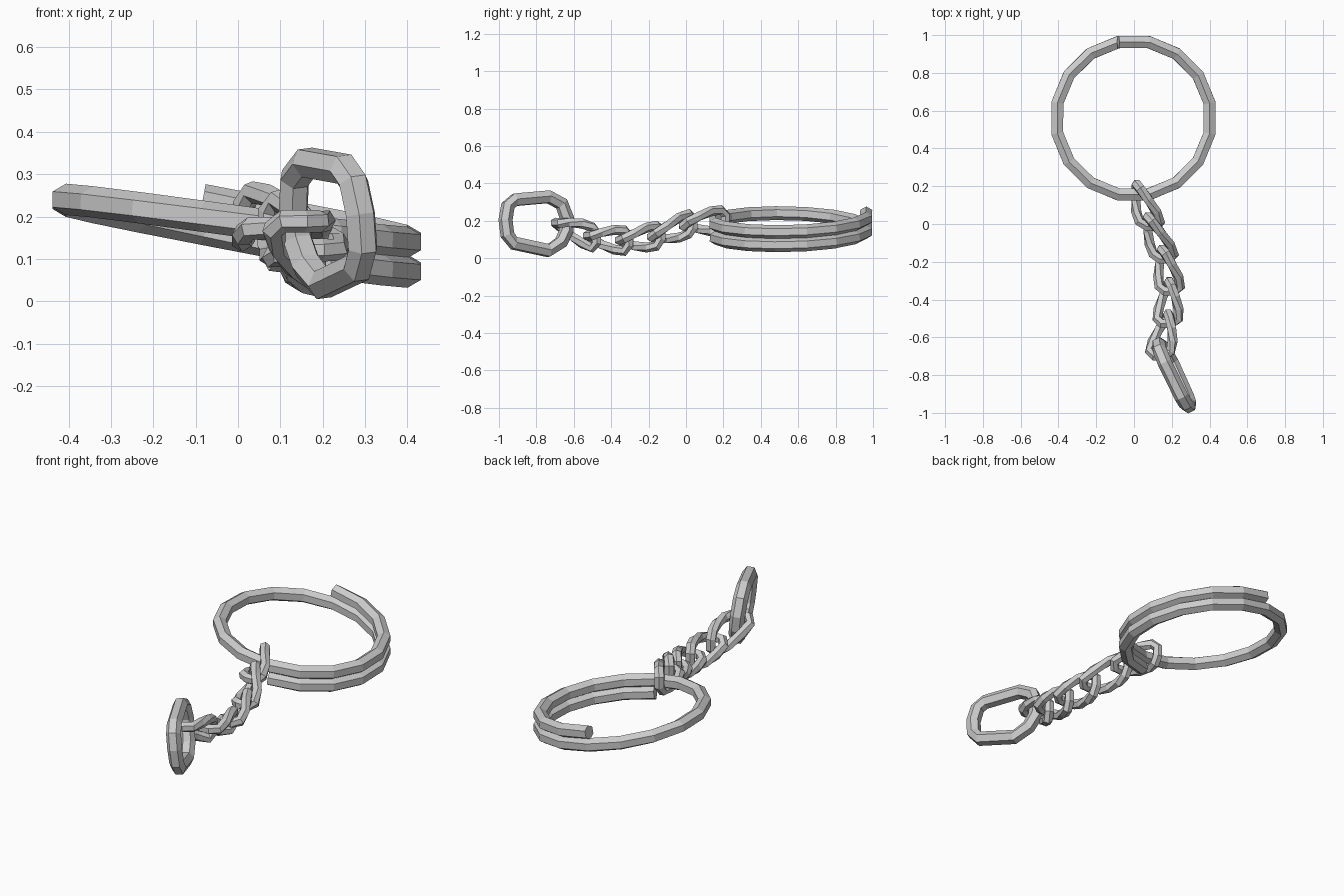
import bpy, bmesh, math
from mathutils import Vector

if "Cube" in bpy.data.objects:
    bpy.data.objects.remove(bpy.data.objects["Cube"])

SIDES = 6


def tube(name, pts, outs, r, closed):
    """Sweep a hexagon along pts; outs are the outward directions at each point."""
    bm = bmesh.new()
    n = len(pts)
    rings = []
    for i, p in enumerate(pts):
        a = pts[(i - 1) % n] if closed else pts[max(i - 1, 0)]
        b = pts[(i + 1) % n] if closed else pts[min(i + 1, n - 1)]
        t = (b - a).normalized()
        o = (outs[i] - t * outs[i].dot(t)).normalized()
        w = t.cross(o)
        rings.append([bm.verts.new(p + r * (o * math.sin(k * math.tau / SIDES)
                                            + w * math.cos(k * math.tau / SIDES)))
                      for k in range(SIDES)])
    for i in range(n if closed else n - 1):
        A, B = rings[i], rings[(i + 1) % n]
        for k in range(SIDES):
            j = (k + 1) % SIDES
            bm.faces.new((A[k], A[j], B[j], B[k]))
    if not closed:
        bm.faces.new(rings[0])
        bm.faces.new(rings[-1])
    bmesh.ops.recalc_face_normals(bm, faces=bm.faces)
    me = bpy.data.meshes.new(name)
    bm.to_mesh(me)
    bm.free()
    ob = bpy.data.objects.new(name, me)
    bpy.context.collection.objects.link(ob)
    return ob


# Split ring: one and a half turns of a tilted coil
pts, outs = [], []
for i in range(25):
    turn = i * 22.5
    a = math.radians(101.25 - turn)
    d = Vector((math.cos(a), math.sin(a), 0))
    pts.append(Vector((-0.003, 0.56, 0.227 - 0.07 * turn / 360)) + d * 0.411
               + Vector((0, 0, -0.0675 * d.x)))
    outs.append(d)
tube("split_ring", pts, outs, 0.037, False)

# Sagging centre line of the chain
PATH = [(0.015, 0.21, 0.205), (0.08, 0.02, 0.185), (0.155, -0.15, 0.12),
        (0.19, -0.32, 0.092), (0.18, -0.5, 0.11), (0.135, -0.69, 0.185)]
PATH = [Vector(p) for p in PATH]


def on_path(y):
    for a, b in zip(PATH, PATH[1:]):
        if y >= b.y or b is PATH[-1]:
            return a.lerp(b, (y - a.y) / (b.y - a.y))


# Curb links: each upright at its back end and flat at its front end
HALF, WIDE = 0.112, 0.062
PROFILE = [(1, 0.4), (0.78, 0.9), (0.3, 1), (-0.3, 1), (-0.78, 0.9), (-1, 0.4)]
PROFILE += [(-u, -v) for u, v in PROFILE]
for i in range(5):
    cy = 0.098 - i * 0.1715
    pts, outs = [], []
    for u, v in PROFILE:
        y = cy + u * HALF
        twist = math.radians(45 * (1 - u))
        side = Vector((math.sin(twist), 0, math.cos(twist)))
        pts.append(on_path(y) + side * v * WIDE)
        outs.append(side * v * WIDE + Vector((0, u * HALF * (1 if abs(u) > 0.5 else 0), 0)))
    tube(f"chain_link_{i + 1}", pts, outs, 0.027, True)

# Large end loop, wider on the chain side, leaning slightly
LOOP = [(-0.965, 0.205), (-0.952, 0.28), (-0.915, 0.312), (-0.735, 0.328), (-0.665, 0.29),
        (-0.637, 0.215), (-0.64, 0.145), (-0.668, 0.085), (-0.735, 0.04), (-0.92, 0.08),
        (-0.955, 0.125)]
pts = [Vector((0.135 + (-0.64 - y) * 0.48 - 0.13 * (z - 0.19), y, z)) for y, z in LOOP]
mid = sum(pts, Vector()) / len(pts)
tube("end_loop", pts, [p - mid for p in pts], 0.038, True)
